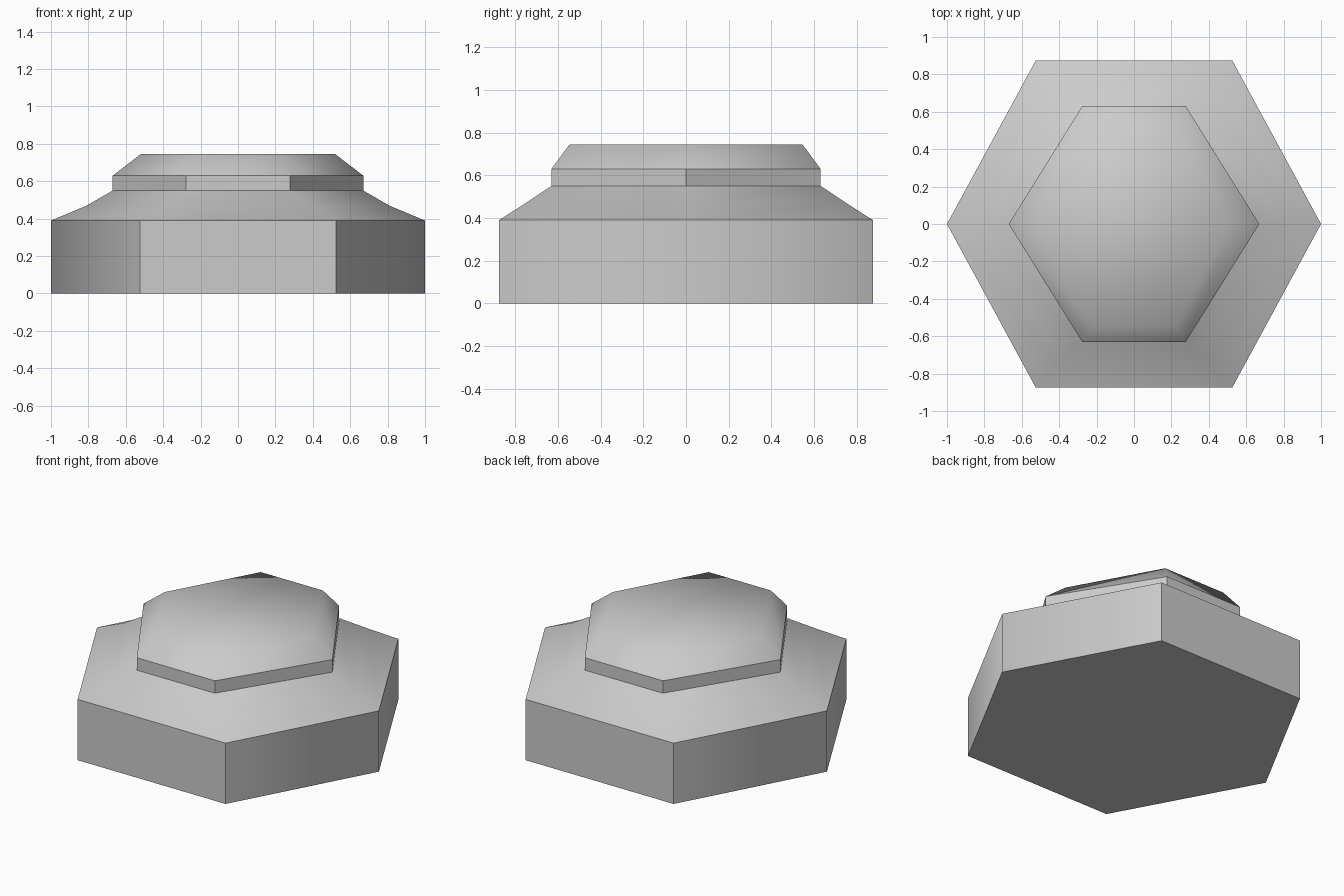
import bpy
import bmesh

cube = bpy.data.objects.get("Cube")
if cube:
    bpy.data.objects.remove(cube, do_unlink=True)

# Single grey material
grey = bpy.data.materials.new("plain grey")
grey.use_nodes = True
COLOUR = (0.6, 0.6, 0.6, 1)
grey.diffuse_color = COLOUR
grey.node_tree.nodes["Principled BSDF"].inputs["Base Color"].default_value = COLOUR

# Hexagonal profile: corner reach in x, half width of flat side, reach in y, height
RINGS = [
    (1.00, 0.525, 0.875, 0.00),    # foot
    (1.00, 0.525, 0.875, 0.39),    # base shoulder
    (0.813, 0.40, 0.753, 0.468),   # middle of slope
    (0.67, 0.277, 0.63, 0.55),     # neck bottom
    (0.67, 0.277, 0.63, 0.63),     # neck top
    (0.52, 0.22, 0.545, 0.745),    # cap
]
SHARP_RINGS = {0, 1, 3, 4}
NECK_BOTTOM = 3


def hexagon(bm, reach, half, depth, z):
    corners = [(reach, 0), (half, depth), (-half, depth),
               (-reach, 0), (-half, -depth), (half, -depth)]
    return [bm.verts.new((x, y, z)) for x, y in corners]


bm = bmesh.new()
rings = [hexagon(bm, *ring) for ring in RINGS]

# Close foot and cap, bridge the rings between them
bm.faces.new(reversed(rings[0]))
bm.faces.new(rings[-1])
for low, high in zip(rings, rings[1:]):
    for i in range(6):
        j = (i + 1) % 6
        bm.faces.new((low[i], low[j], high[j], high[i]))

for face in bm.faces:
    face.smooth = True

# Crisp shoulder, neck and foot outlines; slopes stay soft
for k in SHARP_RINGS:
    for i in range(6):
        bm.edges.get((rings[k][i], rings[k][(i + 1) % 6])).smooth = False

# Crisp upright corners; the two side points of the base stay soft
for i in range(6):
    bm.edges.get((rings[NECK_BOTTOM][i], rings[NECK_BOTTOM + 1][i])).smooth = False
    if i % 3:
        bm.edges.get((rings[0][i], rings[1][i])).smooth = False

mesh = bpy.data.meshes.new("hexagonal_pedestal")
bm.to_mesh(mesh)
bm.free()
mesh.materials.append(grey)
pedestal = bpy.data.objects.new("hexagonal_pedestal", mesh)
bpy.context.collection.objects.link(pedestal)
